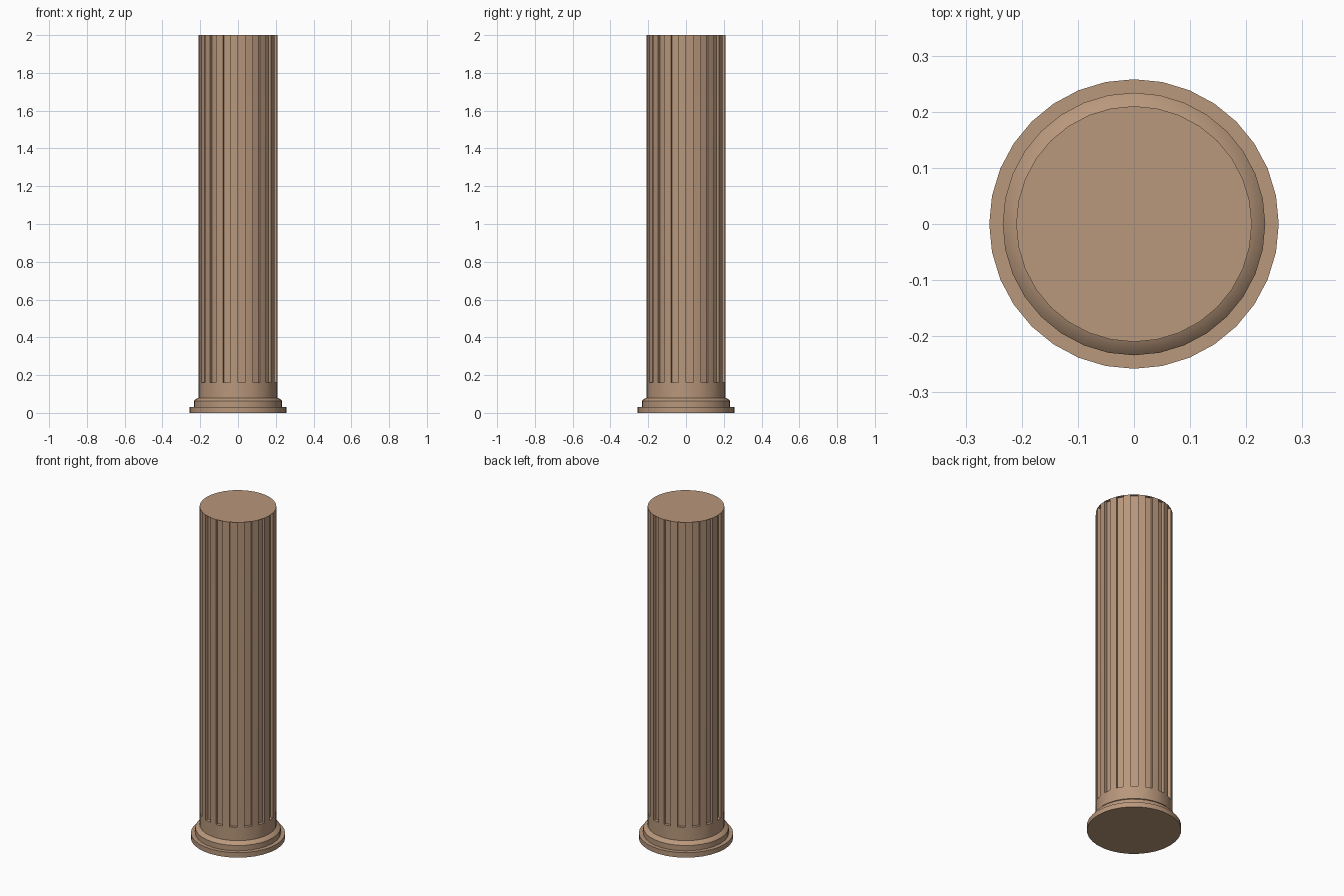
import bpy, bmesh, math

if "Cube" in bpy.data.objects:
    bpy.data.objects.remove(bpy.data.objects["Cube"])

SIDES = 32
STEP = 2 * math.pi / SIDES
stone = bpy.data.materials.new("tan_stone")
stone.diffuse_color = (0.48, 0.31, 0.20, 1)
stone.use_nodes = True
stone.node_tree.nodes["Principled BSDF"].inputs["Base Color"].default_value = stone.diffuse_color


def lathe(bm, profile):
    """Stack rings of (radius, height) and cap both ends; return the face bands."""
    rings = [[bm.verts.new((r * math.cos(i * STEP), r * math.sin(i * STEP), z))
              for i in range(SIDES)] for r, z in profile]
    bands = []
    for a, b in zip(rings, rings[1:]):
        bands.append([bm.faces.new((a[i], a[(i + 1) % SIDES], b[(i + 1) % SIDES], b[i]))
                      for i in range(SIDES)])
    bm.faces.new(rings[0][::-1])
    bm.faces.new(rings[-1])
    return bands


# One continuous turned body: plinth, ring moulding, plain collar, shaft
bm = bmesh.new()
bands = lathe(bm, [(0.258, 0), (0.258, 0.03), (0.234, 0.03), (0.234, 0.062),
                   (0.222, 0.074), (0.21, 0.08), (0.21, 0.16), (0.21, 2.0)])

# Flutes: push every second shaft face inward
for face in bands[-1][::2]:
    n = face.normal.copy()
    face.normal_update()
    n = face.normal.copy()
    new = bmesh.ops.extrude_discrete_faces(bm, faces=[face])["faces"][0]
    bmesh.ops.translate(bm, verts=new.verts, vec=-n * 0.018)

bmesh.ops.recalc_face_normals(bm, faces=bm.faces)
mesh = bpy.data.meshes.new("fluted_column")
bm.to_mesh(mesh)
bm.free()
mesh.materials.append(stone)
column = bpy.data.objects.new("fluted_column", mesh)
bpy.context.collection.objects.link(column)

# Soft shading along the shaft, crisp edges on the mouldings
bpy.context.view_layer.objects.active = column
column.select_set(True)
bpy.ops.object.shade_smooth_by_angle(angle=math.radians(40))
